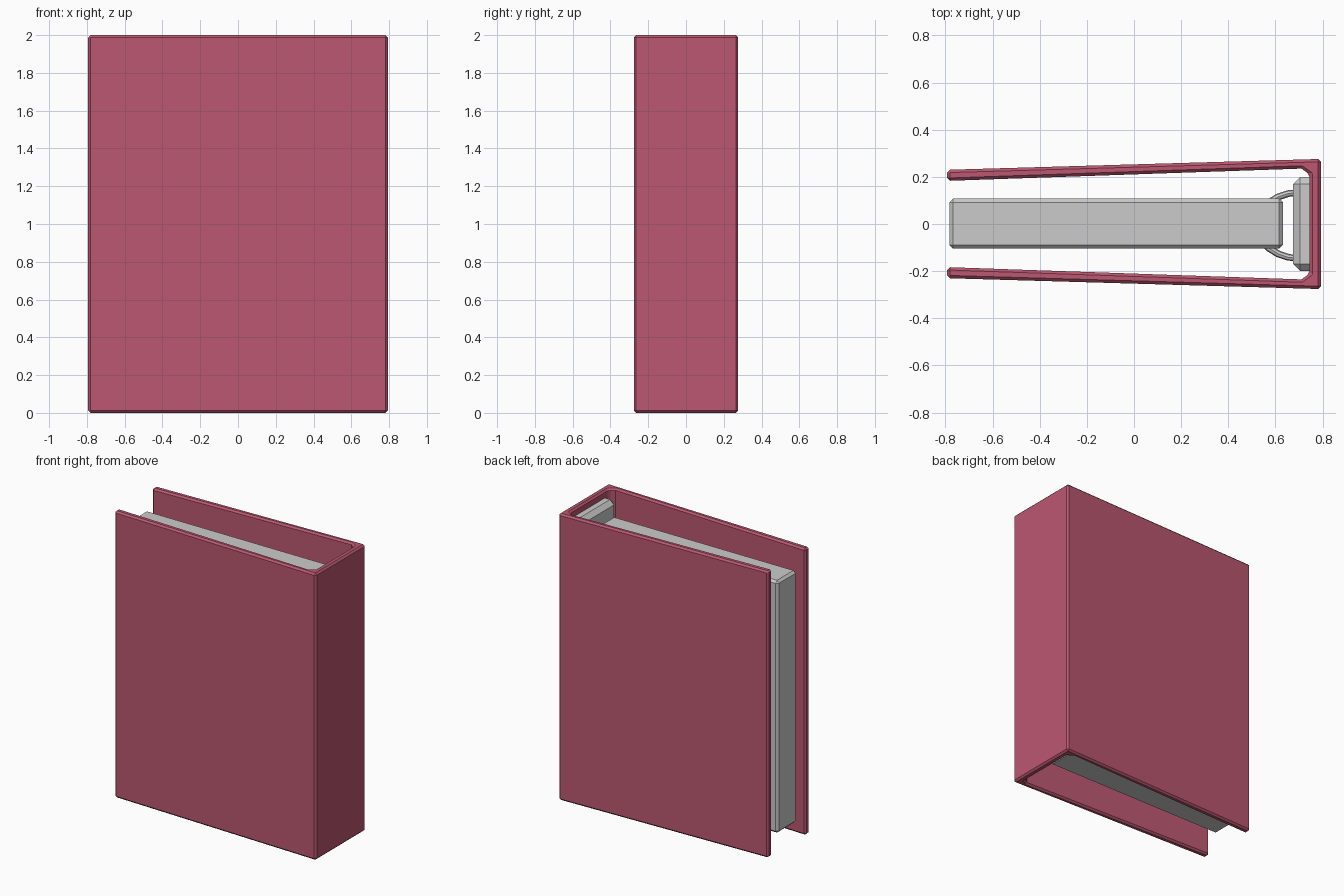
import bpy, bmesh, math

if "Cube" in bpy.data.objects:
    bpy.data.objects.remove(bpy.data.objects["Cube"])


def finish(name, bm, bevel=0.0):
    bmesh.ops.recalc_face_normals(bm, faces=bm.faces)
    if bevel:
        edges = [e for e in bm.edges if e.calc_face_angle(0) > math.radians(50)]
        bmesh.ops.bevel(bm, geom=edges, offset=bevel, segments=1,
                        affect='EDGES', clamp_overlap=True)
    mesh = bpy.data.meshes.new(name)
    bm.to_mesh(mesh)
    bm.free()
    ob = bpy.data.objects.new(name, mesh)
    bpy.context.collection.objects.link(ob)
    return ob


def extrude_profile(name, points, z0, z1, bevel):
    bm = bmesh.new()
    face = bm.faces.new([bm.verts.new((x, y, z0)) for x, y in points])
    ext = bmesh.ops.extrude_face_region(bm, geom=[face])
    verts = [v for v in ext["geom"] if isinstance(v, bmesh.types.BMVert)]
    bmesh.ops.translate(bm, verts=verts, vec=(0, 0, z1 - z0))
    return finish(name, bm, bevel)


def box(name, x0, x1, y0, y1, z0, z1, bevel):
    return extrude_profile(name, [(x0, y0), (x1, y0), (x1, y1), (x0, y1)], z0, z1, bevel)


def paint(ob, name, rgb):
    mat = bpy.data.materials.get(name) or bpy.data.materials.new(name)
    mat.diffuse_color = (*rgb, 1)
    mat.use_nodes = True
    mat.node_tree.nodes["Principled BSDF"].inputs["Base Color"].default_value = mat.diffuse_color
    ob.data.materials.append(mat)


# Cover: tapering U profile with small fillets inside the spine
half = [(0.793, 0.276), (-0.793, 0.23), (-0.793, 0.183), (0.71, 0.235), (0.745, 0.21)]
profile = half + [(x, -y) for x, y in reversed(half)]
cover = extrude_profile("cover", profile, 0, 2, 0.012)
paint(cover, "cover_red", (0.497, 0.096, 0.164))

# Paper block
box("paper_block", -0.783, 0.632, -0.105, 0.108, 0.12, 1.88, 0.016)

# Metal plate against the spine, chamfered all round
plate = box("ring_plate", 0.675, 0.78, -0.2, 0.2, 0.05, 1.95, 0.03)
paint(plate, "metal", (0.55, 0.55, 0.55))

# Binder rings
for i, z in enumerate((0.4, 1.0, 1.6)):
    bpy.ops.mesh.primitive_torus_add(
        major_segments=24, minor_segments=8, major_radius=0.14,
        minor_radius=0.014, location=(0.7, -0.006, z))
    ring = bpy.context.object
    ring.name = f"ring_{i + 1}"
    # Stretch into the paper, flatten the spine side so it stays in the plate
    for v in ring.data.vertices:
        v.co.x = min(v.co.x * 1.25, 0.03)
    paint(ring, "metal", (0.55, 0.55, 0.55))
    bpy.ops.object.shade_smooth_by_angle()
